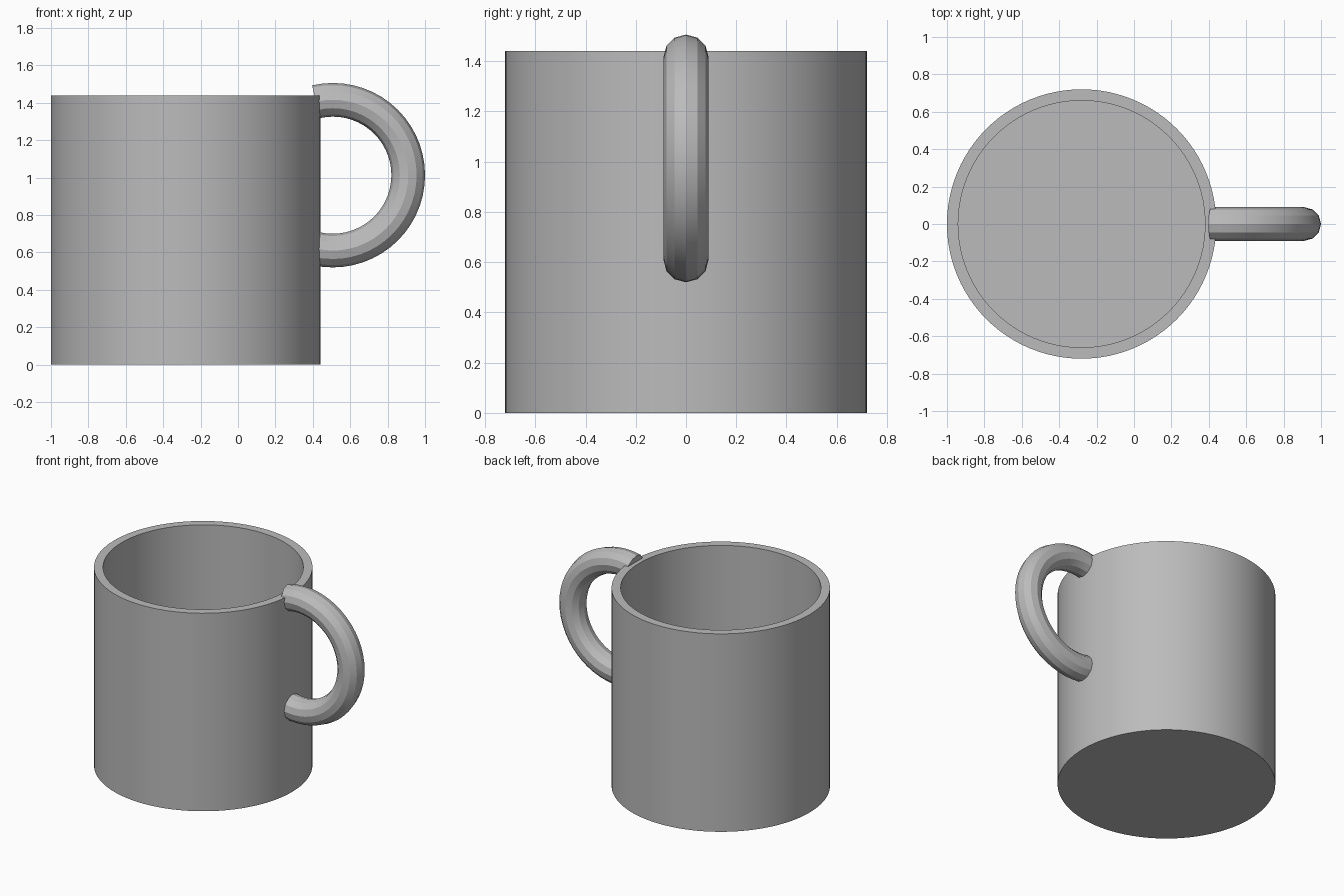
import bpy
import bmesh
from math import radians, sin, cos, tau

cube = bpy.data.objects.get("Cube")
if cube:
    bpy.data.objects.remove(cube, do_unlink=True)

grey = bpy.data.materials.new("light_grey")
grey.use_nodes = True
colour = (0.5, 0.5, 0.5, 1)
grey.diffuse_color = colour
grey.node_tree.nodes["Principled BSDF"].inputs["Base Color"].default_value = colour


def add_object(name, bm, location, angle):
    """Turn a bmesh into a named grey object, smooth below the given angle."""
    bmesh.ops.recalc_face_normals(bm, faces=bm.faces)
    mesh = bpy.data.meshes.new(name)
    bm.to_mesh(mesh)
    bm.free()
    mesh.materials.append(grey)
    obj = bpy.data.objects.new(name, mesh)
    obj.location = location
    bpy.context.collection.objects.link(obj)
    bpy.ops.object.select_all(action="DESELECT")
    obj.select_set(True)
    bpy.context.view_layer.objects.active = obj
    bpy.ops.object.shade_smooth_by_angle(angle=radians(angle))


def loft(bm, rings):
    """Bridge successive closed rings and cap both ends."""
    loops = [[bm.verts.new(p) for p in ring] for ring in rings]
    n = len(loops[0])
    for a, b in zip(loops, loops[1:]):
        for i in range(n):
            j = (i + 1) % n
            bm.faces.new((a[i], a[j], b[j], b[i]))
    bm.faces.new(loops[0])
    bm.faces.new(loops[-1])


# Mug body: outer wall, rim, inner wall and floor
OUTER, INNER, HEIGHT, FLOOR = 0.72, 0.66, 1.44, 0.06
SIDES = 96
profile = [(OUTER, 0), (OUTER, HEIGHT), (INNER, HEIGHT), (INNER, FLOOR)]
body = bmesh.new()
loft(body, [[(r * cos(tau * i / SIDES), r * sin(tau * i / SIDES), z)
             for i in range(SIDES)] for r, z in profile])
add_object("mug_body", body, (-0.28, 0, 0), 30)

# Handle: twelve-sided tube swept along an arc, its ends sunk in the wall
RADIUS, TUBE, STEPS, TUBE_SIDES = 0.403, 0.09, 32, 12
REACH = radians(103)
rings = []
for s in range(STEPS + 1):
    a = -REACH + 2 * REACH * s / STEPS
    ring = []
    for k in range(TUBE_SIDES):
        t = tau * k / TUBE_SIDES
        r = RADIUS + TUBE * cos(t)
        ring.append((r * cos(a), TUBE * sin(t), r * sin(a)))
    rings.append(ring)
handle = bmesh.new()
loft(handle, rings)
add_object("handle", handle, (0.507, 0, 1.013), 25)
